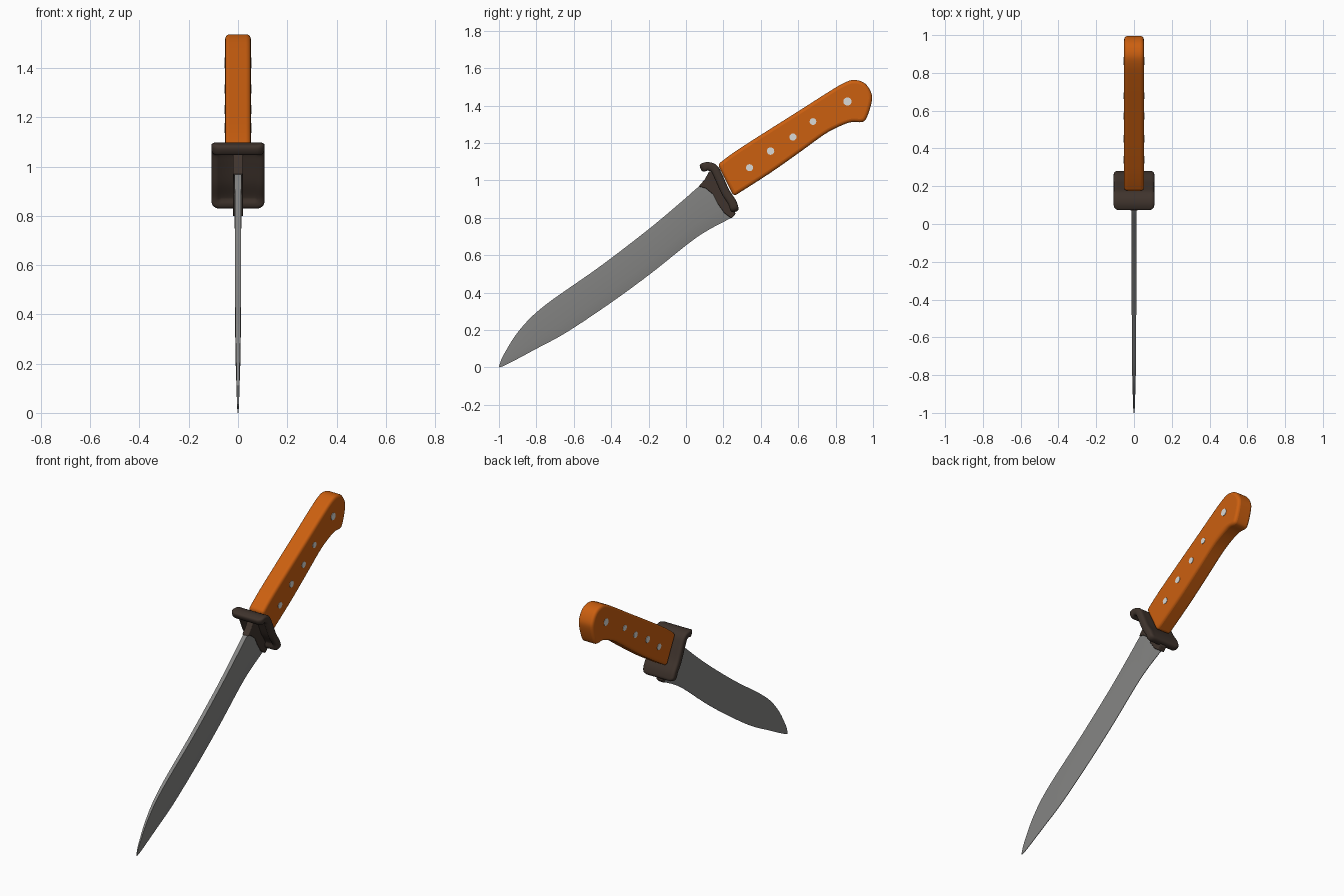
import bpy, bmesh, math
from mathutils import Vector

if "Cube" in bpy.data.objects:
    bpy.data.objects.remove(bpy.data.objects["Cube"])


def material(name, rgb):
    m = bpy.data.materials.new(name)
    m.diffuse_color = (*rgb, 1)
    m.use_nodes = True
    m.node_tree.nodes["Principled BSDF"].inputs["Base Color"].default_value = m.diffuse_color
    return m


ORANGE = material("orange_grip", (0.60, 0.115, 0.005))
STEEL = material("blade_steel", (0.235, 0.235, 0.23))
BROWN = material("dark_brown_metal", (0.05, 0.034, 0.026))
SILVER = material("rivet_silver", (0.70, 0.70, 0.68))


def spline(pts, n=5):
    """Smooth open curve through points of any dimension."""
    p = [pts[0]] + list(pts) + [pts[-1]]
    out = []
    for i in range(1, len(p) - 2):
        for k in range(n):
            t = k / n
            out.append(tuple(0.5 * (2*b + (c-a)*t + (2*a-5*b+4*c-d)*t*t + (3*b-a-3*c+d)*t**3)
                             for a, b, c, d in zip(p[i-1], p[i], p[i+1], p[i+2])))
    return out + [tuple(pts[-1])]


def finish(bm, name, mat, angle=40):
    bmesh.ops.recalc_face_normals(bm, faces=bm.faces[:])
    me = bpy.data.meshes.new(name)
    bm.to_mesh(me)
    bm.free()
    me.materials.append(mat)
    ob = bpy.data.objects.new(name, me)
    bpy.context.collection.objects.link(ob)
    bpy.context.view_layer.objects.active = ob
    ob.select_set(True)
    bpy.ops.object.shade_smooth_by_angle(angle=math.radians(angle))
    ob.select_set(False)
    return ob


def loft(name, rings, mat, angle=40):
    """Skin closed rings of equal length and cap both ends."""
    bm = bmesh.new()
    vs = [[bm.verts.new(c) for c in r] for r in rings]
    n = len(vs[0])
    for a, b in zip(vs, vs[1:]):
        for i in range(n):
            bm.faces.new((a[i], a[(i+1) % n], b[(i+1) % n], b[i]))
    bm.faces.new(vs[0])
    bm.faces.new(vs[-1])
    return finish(bm, name, mat, angle)


def slab(name, outline, half, mat, bevel):
    """Side outline (y, z) given thickness along x, with rounded rims."""
    bm = bmesh.new()
    f = bm.faces.new([bm.verts.new((-half, y, z)) for y, z in outline])
    g = bmesh.ops.extrude_face_region(bm, geom=[f])
    bmesh.ops.translate(bm, vec=(2*half, 0, 0),
                        verts=[v for v in g["geom"] if isinstance(v, bmesh.types.BMVert)])
    ob = finish(bm, name, mat)
    b = ob.modifiers.new("rounded_rim", 'BEVEL')
    b.width, b.segments, b.limit_method, b.angle_limit = bevel, 4, 'ANGLE', math.radians(50)
    b.use_clamp_overlap = False
    return ob


# Blade: spine (y, z), edge (y, z) and half thickness per station
blade = spline([(-1, .006, -.998, 0, .002), (-.975, .068, -.95, .02, .004), (-.89, .2, -.8, .10, .007),
                (-.757, .33, -.64, .187, .010), (-.46, .54, -.41, .34, .012),
                (-.195, .743, -.195, .497, .012), (-.02, .89, .02, .668, .013),
                (.07, .968, .12, .735, .014), (.16, 1.03, .243, .80, .014)])
rings = []
for uy, uz, ly, lz, h in blade:
    my, mz = ly + .28*(uy-ly), lz + .28*(uz-lz)
    rings.append([(h, uy, uz), (h, my, mz), (.0015, ly, lz),
                  (-.0015, ly, lz), (-h, my, mz), (-h, uy, uz)])
loft("blade", rings, STEEL, 35)

# Collar holding the blade root
slab("collar", [(.068, .968), (.10, 1.005), (.125, 1.05), (.17, 1.04), (.25, .87), (.265, .82),
                (.243, .797), (.205, .825), (.17, .875), (.145, .925), (.105, .958)],
     .021, BROWN, .005)

# Guard: bent plate, hooked at the top, thinner inside its raised rim
path = [Vector(p) for p in spline([(.078, 1.062), (.112, 1.075), (.15, 1.063), (.176, 1.015),
                                   (.21, .94), (.248, .88), (.262, .832)], 6)]


def guard_ring(x, h, trim):
    n = len(path) - 1
    back, front = [], []
    for i, p in enumerate(path):
        t = (path[min(i+1, n)] - path[max(i-1, 0)]).normalized()
        nor = Vector((-t.y, t.x))        # points to the handle side
        s = i / n
        q = p + t * trim * (1 - 2*s)     # shorten towards the corners
        end = min(i, n - i)
        rim = (.45, .85, 1)[min(end, 2)]
        dish = .010 if abs(x) < .08 and 6 < i < n - 4 else 0
        back.append((x, *(q + nor * h * rim)))
        front.append((x, *(q - nor * (h * rim - dish))))
    return back + front[::-1]


side = [(.108, .008, .030), (.106, .016, .018), (.100, .021, .009), (.090, .023, .003),
        (.080, .022, 0), (.068, .022, 0)]
loft("guard", [guard_ring(-x, h, t) for x, h, t in side] +
     [guard_ring(x, h, t) for x, h, t in side[::-1]], BROWN, 60)

# Handle with rounded pommel
grip = spline([(.17, 1.085), (.286, 1.17), (.607, 1.374), (.767, 1.476), (.848, 1.523), (.90, 1.537),
               (.955, 1.52), (.99, 1.47), (.993, 1.42), (.966, 1.335), (.94, 1.312), (.885, 1.312),
               (.82, 1.289), (.74, 1.246), (.607, 1.15), (.446, 1.037), (.255, .915)], 4)
slab("handle", grip, .052, ORANGE, .018)

# Rivets showing on both sides of the handle
for i, (y, z, r) in enumerate([(.34, 1.068, .019), (.452, 1.157, .020), (.572, 1.232, .019),
                               (.679, 1.315, .018), (.863, 1.422, .022)]):
    circle = [(y + r*math.cos(a*math.pi/10), z + r*math.sin(a*math.pi/10)) for a in range(20)]
    loft(f"rivet_{i+1}", [[(x, *c) for c in circle] for x in (-.0545, .0545)], SILVER)
